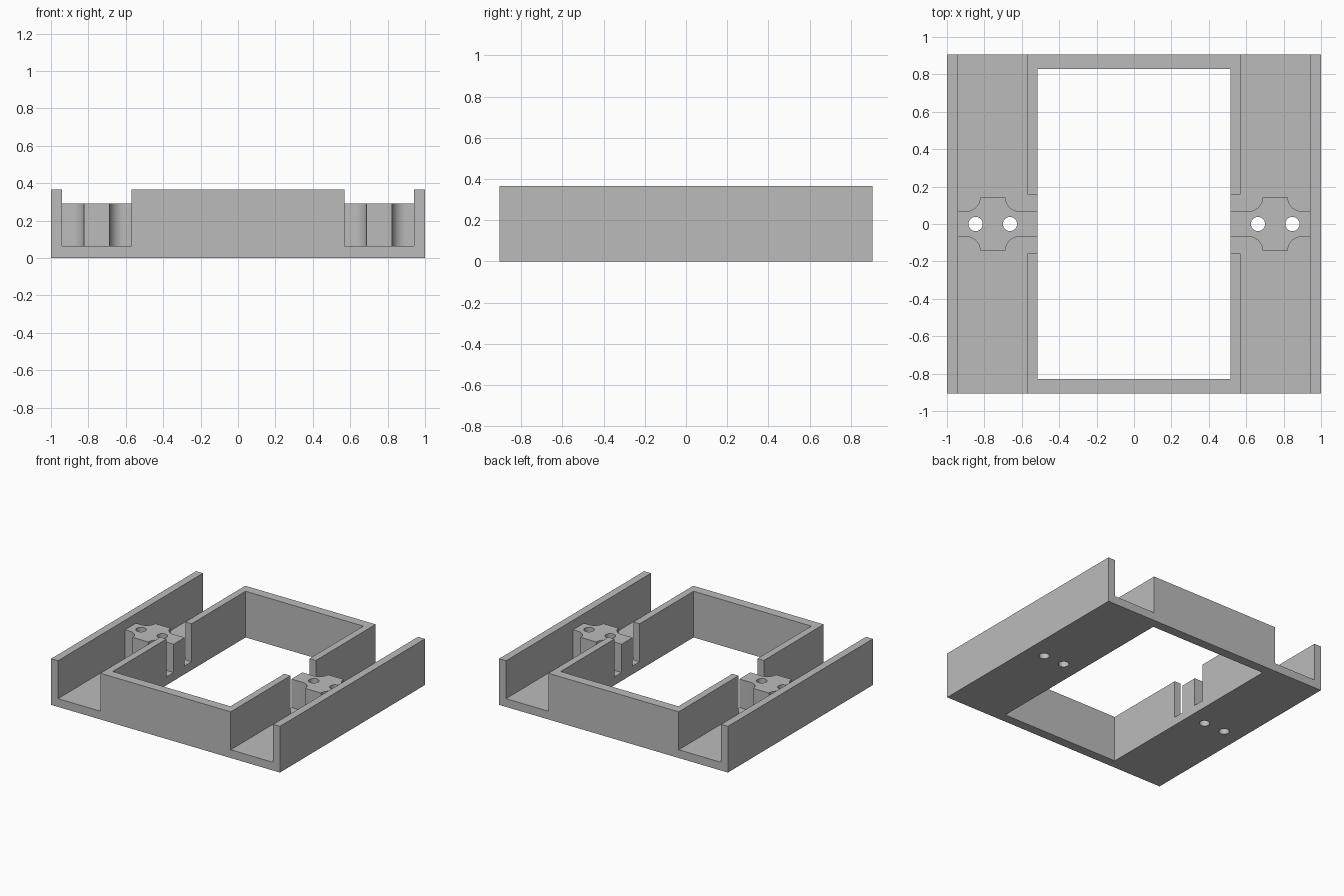
import bpy, bmesh, math
from mathutils import Matrix, Vector

if "Cube" in bpy.data.objects:
    bpy.data.objects.remove(bpy.data.objects["Cube"], do_unlink=True)

# Main sizes
HALF_X, HALF_Y, HEIGHT = 1.0, 0.905, 0.365
FLOOR, POST_TOP = 0.065, 0.29
RAIL_IN = 0.94                      # inner face of the outer rails
WALL_OUT, WALL_IN = 0.57, 0.515     # raised wall around the opening
OPEN_Y, GAP_Y = 0.83, 0.157
HOLES, HOLE_R = (0.663, 0.847), 0.038

grey = bpy.data.materials.new("plain_grey")
grey.use_nodes = True
grey.diffuse_color = (0.5, 0.5, 0.5, 1)
grey.node_tree.nodes["Principled BSDF"].inputs["Base Color"].default_value = (0.5, 0.5, 0.5, 1)


def finish(name, bm):
    bmesh.ops.recalc_face_normals(bm, faces=bm.faces)
    mesh = bpy.data.meshes.new(name)
    bm.to_mesh(mesh)
    bm.free()
    mesh.materials.append(grey)
    obj = bpy.data.objects.new(name, mesh)
    bpy.context.collection.objects.link(obj)
    return obj


def prism(name, points, depth):
    """Extrude a closed outline of 3D points along a depth vector."""
    bm = bmesh.new()
    face = bm.faces.new([bm.verts.new(p) for p in points])
    new = bmesh.ops.extrude_face_region(bm, geom=[face])["geom"]
    bmesh.ops.translate(bm, vec=Vector(depth),
                        verts=[v for v in new if isinstance(v, bmesh.types.BMVert)])
    return finish(name, bm)


def box(name, x0, x1, y0, y1, z0, z1):
    outline = [(x0, y0, z0), (x1, y0, z0), (x1, y1, z0), (x0, y1, z0)]
    return prism(name, outline, (0, 0, z1 - z0))


def hole_pin(x):
    bm = bmesh.new()
    bmesh.ops.create_cone(bm, cap_ends=True, segments=40, radius1=HOLE_R, radius2=HOLE_R,
                          depth=1, matrix=Matrix.Translation((x, 0, 0.2)))
    return finish("hole_cutter", bm)


def activate(obj):
    bpy.ops.object.select_all(action='DESELECT')
    obj.select_set(True)
    bpy.context.view_layer.objects.active = obj


def cut(obj, cutter):
    cutter.hide_render = True
    mod = obj.modifiers.new("cut", 'BOOLEAN')
    mod.operation, mod.solver, mod.object = 'DIFFERENCE', 'EXACT', cutter
    activate(obj)
    bpy.ops.object.modifier_apply(modifier=mod.name)
    bpy.data.objects.remove(cutter, do_unlink=True)


def smooth(obj):
    activate(obj)
    bpy.ops.object.shade_smooth_by_angle(angle=math.radians(30))


# Frame: cross-section with two channels, run from front to back
half = [(WALL_OUT, HEIGHT), (WALL_OUT, FLOOR), (RAIL_IN, FLOOR),
        (RAIL_IN, HEIGHT), (HALF_X, HEIGHT), (HALF_X, 0)]
section = half + [(-x, z) for x, z in reversed(half)]
frame = prism("channel_frame", [(x, -HALF_Y, z) for x, z in section], (0, 2 * HALF_Y, 0))

# Central opening and the gaps in its side walls
cut(frame, box("opening_cutter", -WALL_IN, WALL_IN, -OPEN_Y, OPEN_Y, -1, 1))
cut(frame, box("gap_cutter", -0.7, 0.7, -GAP_Y, GAP_Y, FLOOR, 1))

# Mounting post outline: a neck and a wider middle joined by concave arcs
NECK, WIDE, MID_A, MID_B = 0.068, 0.142, 0.687, 0.823
R = WIDE - NECK


def arc(cx, start, end, steps=12):
    angles = [math.radians(start + (end - start) * i / steps) for i in range(steps + 1)]
    return [(cx + R * math.cos(a), WIDE + R * math.sin(a)) for a in angles]


upper = ([(WALL_IN, NECK)] + arc(MID_A - R, -90, 0)
         + arc(MID_B + R, 180, 270) + [(RAIL_IN, NECK)])
outline = upper + [(x, -y) for x, y in reversed(upper)]

# One post per side, with two holes passing through post and floor
for side, name in ((1, "left_mounting_post"), (-1, "right_mounting_post")):
    post = prism(name, [(side * x, y, FLOOR) for x, y in outline], (0, 0, POST_TOP - FLOOR))
    for x in HOLES:
        cut(post, hole_pin(side * x))
        cut(frame, hole_pin(side * x))
    smooth(post)
smooth(frame)
